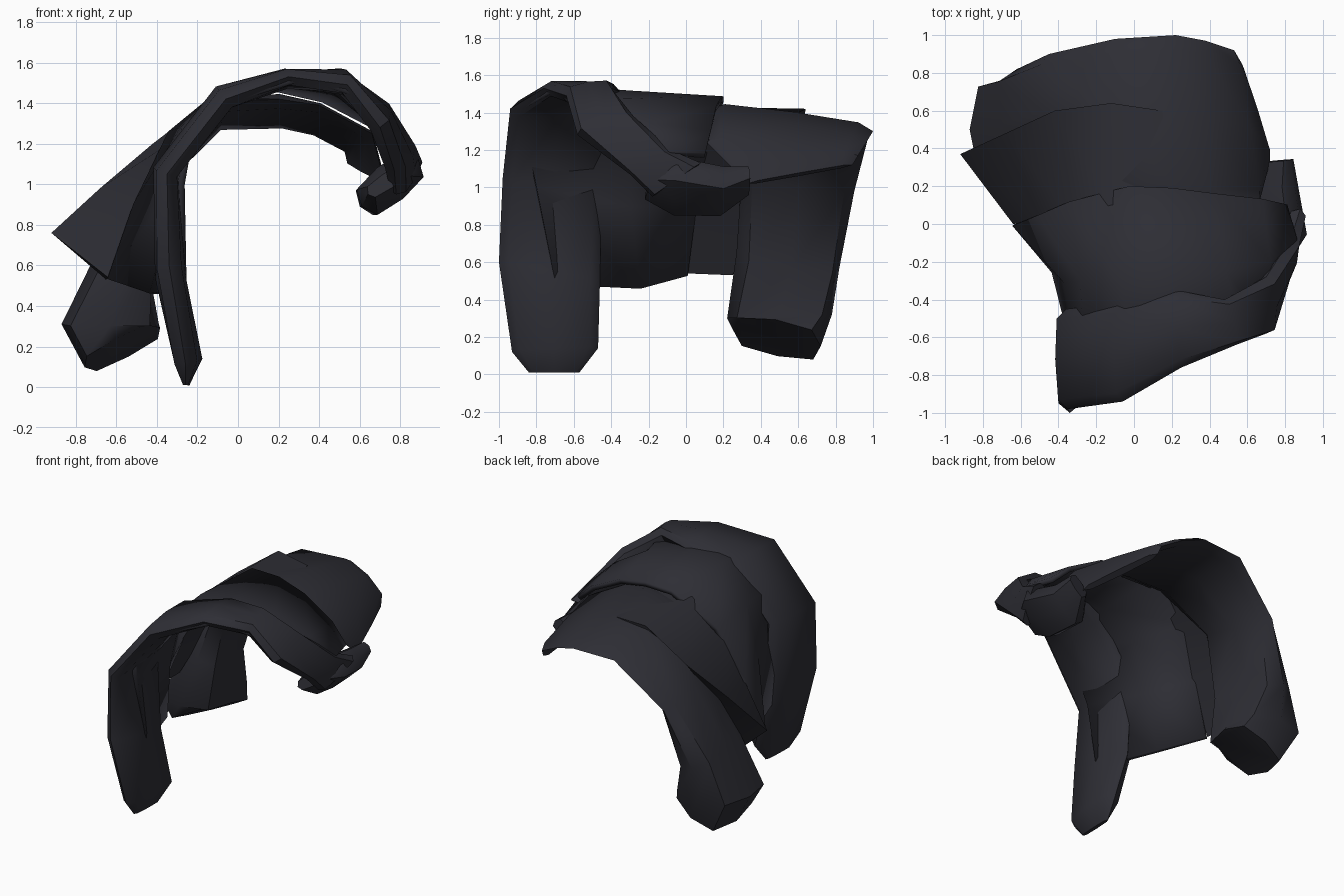
import bpy, bmesh, math
from mathutils import Vector as V

mat = bpy.data.materials.new("dark slate cloth")
mat.diffuse_color = (0.027, 0.027, 0.035, 1)


def finish(name, bm, thick=0):
    bmesh.ops.recalc_face_normals(bm, faces=bm.faces)
    me = bpy.data.meshes.new(name)
    bm.to_mesh(me)
    bm.free()
    me.materials.append(mat)
    ob = bpy.data.objects.new(name, me)
    bpy.context.collection.objects.link(ob)
    if thick:
        m = ob.modifiers.new("thickness", 'SOLIDIFY')
        m.thickness, m.offset = thick, 0
    bpy.ops.object.select_all(action='DESELECT')
    bpy.context.view_layer.objects.active = ob
    ob.select_set(True)
    bpy.ops.object.shade_smooth_by_angle(angle=math.radians(45))
    return ob


def loft(name, rings, closed=True, thick=0):
    bm = bmesh.new()
    vs = [[bm.verts.new(p) for p in r] for r in rings]
    n = len(vs[0])
    for a, b in zip(vs, vs[1:]):
        for i in range(n if closed else n - 1):
            j = (i + 1) % n
            bm.faces.new((a[i], a[j], b[j], b[i]))
    if closed:
        bm.faces.new(vs[0])
        bm.faces.new(vs[-1])
    return finish(name, bm, thick)


def band(name, rows):
    """Padded band: each row is one edge, the other edge, and a thickness."""
    rows = [(V(r[:3]), V(r[3:6]), r[6]) for r in rows]
    mids = [(f + b) / 2 for f, b, t in rows]
    rings = []
    for k, (f, b, t) in enumerate(rows):
        w = (b - f) / 2
        tan = mids[min(k + 1, len(mids) - 1)] - mids[max(k - 1, 0)]
        n = tan.cross(w).normalized() * t / 2
        ring = []
        for i in range(8):
            c, s = math.cos(i * math.pi / 4), math.sin(i * math.pi / 4)
            c = math.copysign(abs(c) ** 0.6, c)
            s = math.copysign(abs(s) ** 0.6, s)
            ring.append(mids[k] + w * c + n * s)
        rings.append(ring)
    return loft(name, rings)


# front band: hanging flap, over the top, down to the knot
band("front_band", [
    (-.26, -.84, .01, -.25, -.57, .01, .03),
    (-.26, -.93, .12, -.23, -.47, .14, .14),
    (-.34, -1.0, .60, -.33, -.46, .50, .15),
    (-.35, -.98, 1.05, -.36, -.45, 1.08, .13),
    (-.06, -.94, 1.42, -.08, -.42, 1.44, .13),
    (.25, -.76, 1.53, .22, -.35, 1.51, .10),
    (.54, -.64, 1.49, .48, -.40, 1.53, .12),
    (.70, -.58, 1.28, .70, -.28, 1.38, .13),
    (.77, -.30, 1.07, .83, -.08, 1.20, .13),
    (.78, -.18, .95, .88, .08, 1.13, .10)])

# rear band: right end, over the top, down to the padded left flap
band("rear_band", [
    (.72, .33, 1.02, .54, .89, 1.12, .05),
    (.66, .10, 1.25, .53, .92, 1.17, .06),
    (.40, .10, 1.39, .38, .97, 1.25, .06),
    (.20, .12, 1.42, .22, 1.0, 1.30, .09),
    (-.10, .15, 1.40, -.10, .98, 1.29, .09),
    (-.38, .30, 1.10, -.45, .90, .98, .14),
    (-.52, .27, .65, -.62, .82, .57, .28),
    (-.63, .22, .30, -.63, .78, .32, .48),
    (-.60, .25, .24, -.54, .72, .15, .42)])

# knot gathered on the right side
band("side_knot", [
    (.64, -.22, .95, .83, -.18, 1.08, .08),
    (.61, -.06, .89, .89, -.05, 1.12, .20),
    (.60, .18, .89, .85, .20, 1.07, .18),
    (.70, .33, .98, .83, .34, 1.09, .10)])

# main front sheet between the front band and its free rear edge
sheet = [
    ((.80, -.25, 1.10), (.85, -.08, 1.18), (.80, .10, 1.17)),
    ((.70, -.55, 1.28), (.71, -.20, 1.33), (.67, .13, 1.29)),
    ((.58, -.61, 1.45), (.48, -.25, 1.46), (.42, .16, 1.42)),
    ((.33, -.70, 1.53), (.20, -.30, 1.50), (.20, .19, 1.47)),
    ((.00, -.88, 1.43), (-.05, -.35, 1.48), (-.02, .20, 1.47)),
    ((-.24, -.85, 1.22), (-.27, -.30, 1.27), (-.33, .12, 1.25)),
    ((-.28, -.80, 1.00), (-.36, -.30, .90), (-.50, .05, .90)),
    ((-.27, -.70, .48), (-.42, -.25, .46), (-.63, .00, .53))]
loft("front_sheet", sheet, closed=False, thick=.035)

# folded side sheet over the rear band
loft("side_sheet", [
    [(.20, .10, 1.42), (.15, .60, 1.40), (.15, .50, 1.37)],
    [(-.12, .10, 1.43), (-.12, .64, 1.42), (-.12, .60, 1.36)],
    [(-.34, .05, 1.20), (-.42, .60, 1.20), (-.36, .45, 1.10)],
    [(-.49, .02, .88), (-.68, .48, .98), (-.50, .35, .85)],
    [(-.64, .00, .54), (-.92, .37, .76), (-.65, .25, .53)]])
